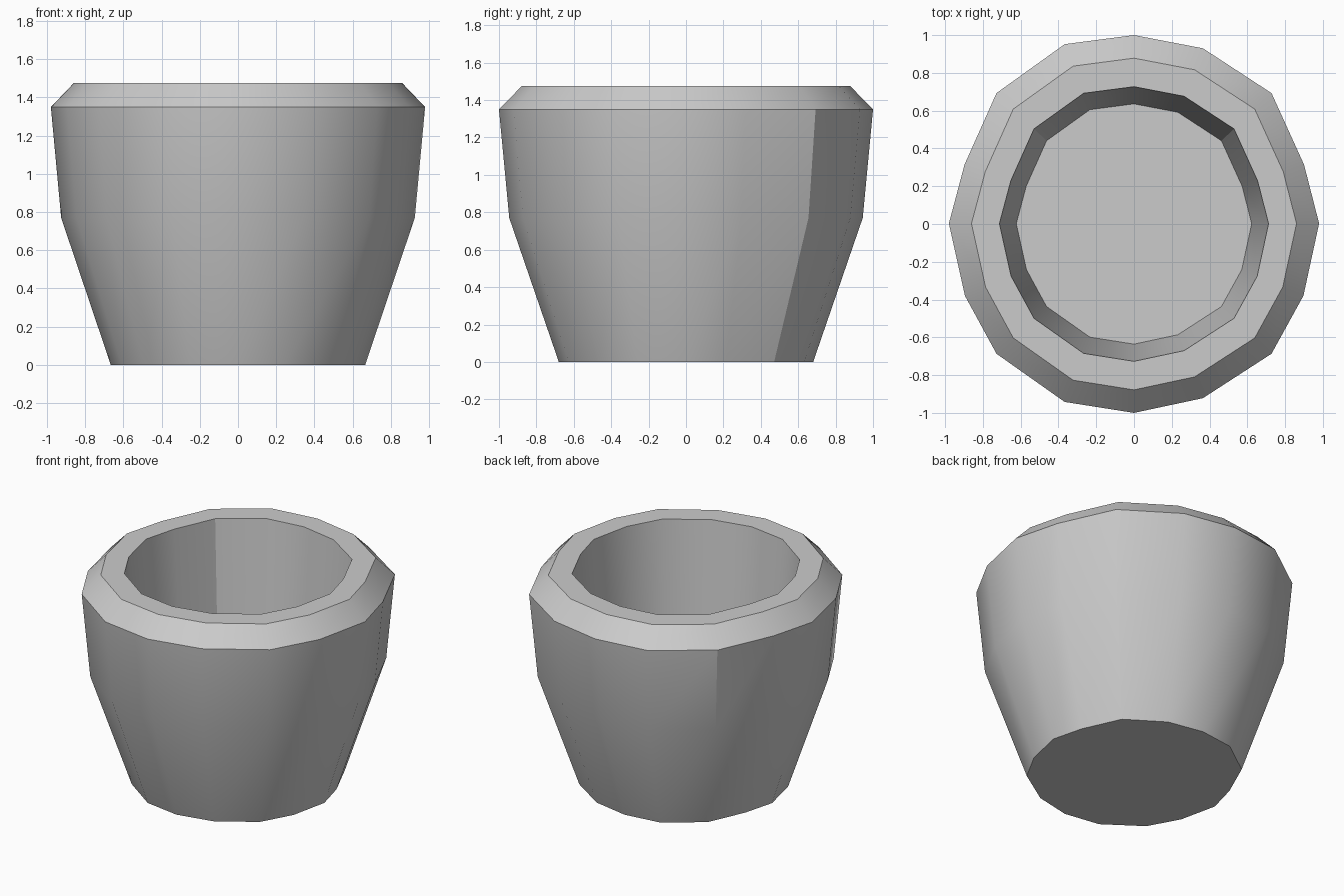
import bpy, bmesh
from math import radians

if "Cube" in bpy.data.objects:
    bpy.data.objects.remove(bpy.data.objects["Cube"])

# slightly hand-drawn 16-sided outline of the pot at its widest point
outline = [(0, 1), (.365, .93), (.728, .693), (.90, .315), (.98, .003),
           (.897, -.38), (.728, -.687), (.365, -.922), (0, -1),
           (-.367, -.942), (-.728, -.687), (-.895, -.38), (-.98, .003),
           (-.897, .315), (-.728, .693), (-.367, .952)]
outline.reverse()  # counter-clockwise

# (scale, height) rings: outside wall, rim chamfer, flat lip, inside wall
profile = [(.68, 0), (.945, .77), (1, 1.35), (.878, 1.475),
           (.727, 1.475), (.636, .42)]

bm = bmesh.new()
rings = [[bm.verts.new((x * s, y * s, z)) for x, y in outline]
         for s, z in profile]
n = len(outline)
for low, high in zip(rings, rings[1:]):
    for i in range(n):
        j = (i + 1) % n
        bm.faces.new((low[i], low[j], high[j], high[i]))

# underside and inside floor
bm.faces.new(rings[0][::-1])
bm.faces.new(rings[-1])
bmesh.ops.recalc_face_normals(bm, faces=bm.faces)

mesh = bpy.data.meshes.new("pot")
bm.to_mesh(mesh)
bm.free()
pot = bpy.data.objects.new("pot", mesh)
bpy.context.collection.objects.link(pot)

# smooth walls, crisp rim and base
bpy.context.view_layer.objects.active = pot
pot.select_set(True)
bpy.ops.object.shade_smooth_by_angle(angle=radians(30))
